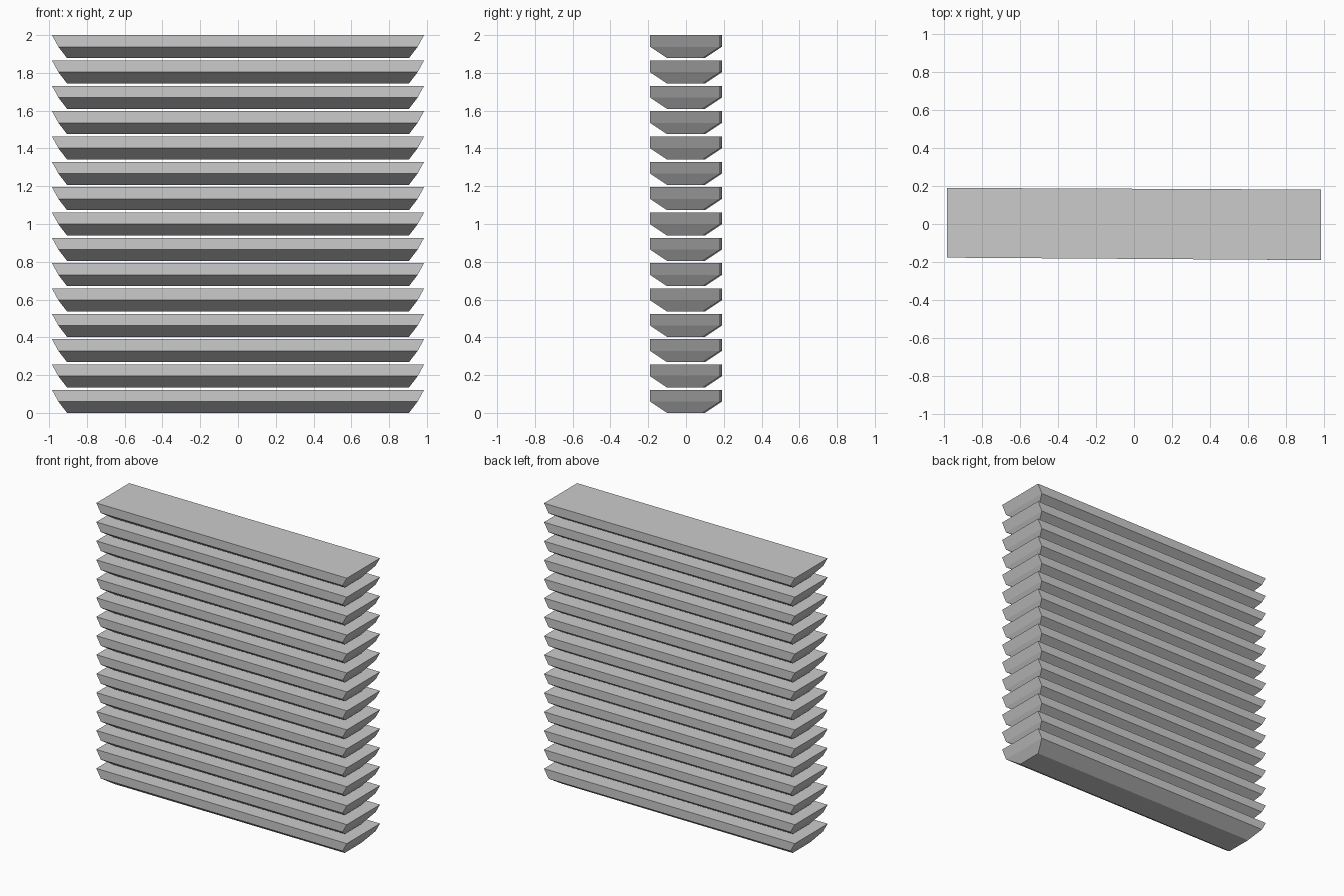
import bpy

if "Cube" in bpy.data.objects:
    bpy.data.objects.remove(bpy.data.objects["Cube"])

COUNT = 15
HEIGHT = 0.122
PITCH = (2.0 - HEIGHT) / (COUNT - 1)

# Slat cross-sections from bottom to top: z, half length, front/back y at left, front/back y at right
RINGS = [
    (0.0, 0.905, (-0.09, 0.10), (-0.10, 0.088)),
    (0.060, 0.951, (-0.176, 0.19), (-0.19, 0.18)),
    (HEIGHT, 0.985, (-0.177, 0.19), (-0.19, 0.181)),
]


def slat_mesh():
    verts = []
    for z, hx, left, right in RINGS:
        verts += [(-hx, left[0], z), (hx, right[0], z),
                  (hx, right[1], z), (-hx, left[1], z)]
    faces = [(3, 2, 1, 0), (8, 9, 10, 11)]
    for r in (0, 4):
        for i in range(4):
            j = (i + 1) % 4
            faces.append((r + i, r + j, r + 4 + j, r + 4 + i))
    mesh = bpy.data.meshes.new("slat")
    mesh.from_pydata(verts, [], faces)
    mesh.update()
    return mesh


# Stack of identical slats with open gaps
mesh = slat_mesh()
for n in range(COUNT):
    slat = bpy.data.objects.new(f"slat_{n + 1:02d}", mesh)
    slat.location.z = n * PITCH
    bpy.context.collection.objects.link(slat)
